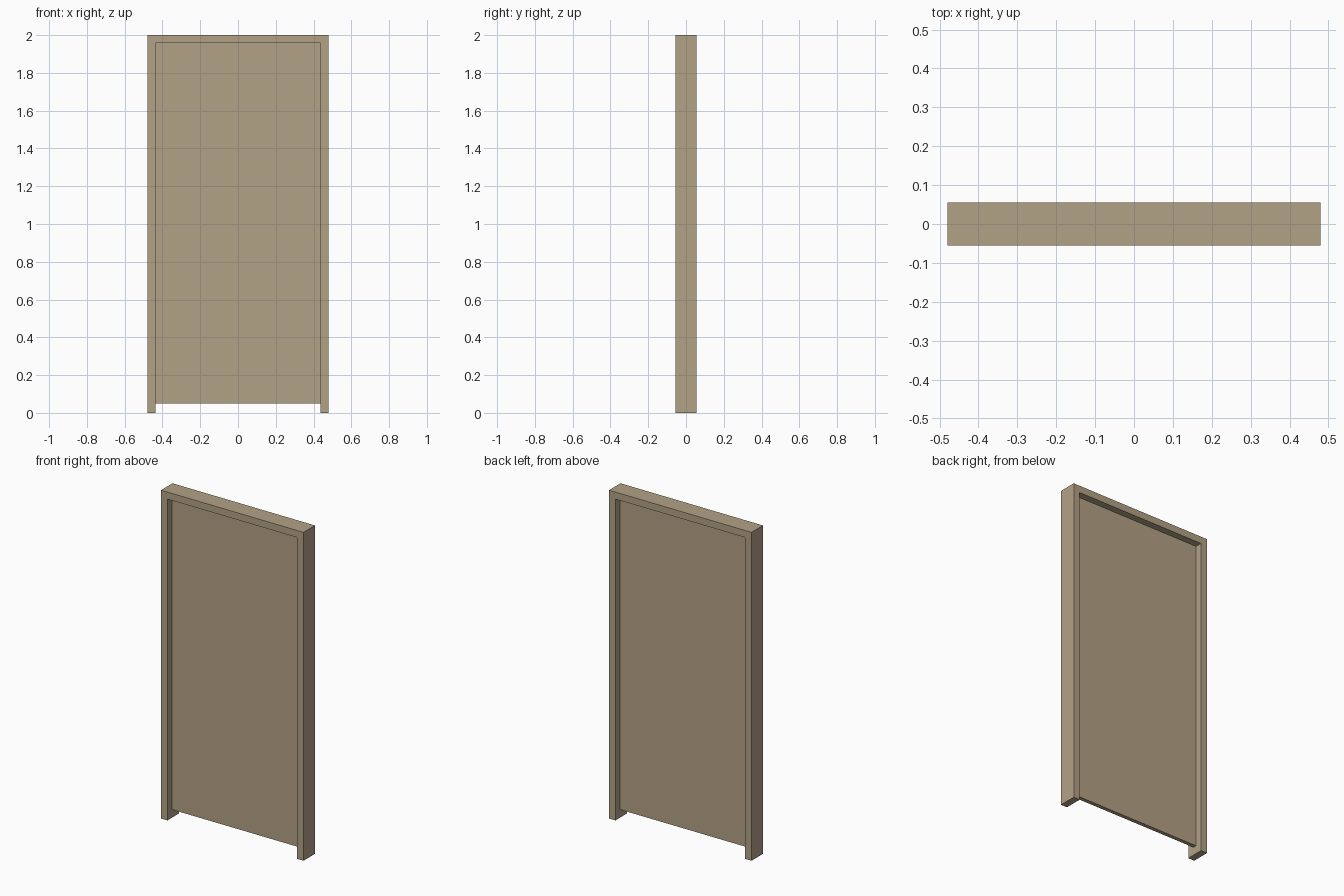
import bpy, bmesh

if "Cube" in bpy.data.objects:
    bpy.data.objects.remove(bpy.data.objects["Cube"])

HALF_W, HEIGHT, HALF_D = 0.48, 2.0, 0.055   # frame outer size
T = 0.043                                   # frame bar width
PANEL_BOTTOM, PANEL_HALF_D = 0.05, 0.012


def extrude_profile(name, points, half_depth, material):
    """Extrude an x-z outline symmetrically along y."""
    bm = bmesh.new()
    face = bm.faces.new([bm.verts.new((x, -half_depth, z)) for x, z in points])
    ext = bmesh.ops.extrude_face_region(bm, geom=[face])["geom"]
    verts = [g for g in ext if isinstance(g, bmesh.types.BMVert)]
    bmesh.ops.translate(bm, verts=verts, vec=(0, 2 * half_depth, 0))
    bmesh.ops.recalc_face_normals(bm, faces=bm.faces)
    mesh = bpy.data.meshes.new(name)
    bm.to_mesh(mesh)
    bm.free()
    mesh.materials.append(material)
    obj = bpy.data.objects.new(name, mesh)
    bpy.context.collection.objects.link(obj)
    return obj


def colour(name, rgb):
    mat = bpy.data.materials.new(name)
    mat.diffuse_color = (*rgb, 1.0)
    mat.use_nodes = True
    mat.node_tree.nodes["Principled BSDF"].inputs["Base Color"].default_value = mat.diffuse_color
    return mat


wood = colour("wood", (0.45, 0.36, 0.24))
inner_w, inner_h = HALF_W - T, HEIGHT - T

# Door frame: two jambs and a lintel as one U-shaped outline
extrude_profile("door_frame", [
    (-HALF_W, 0), (-inner_w, 0), (-inner_w, inner_h), (inner_w, inner_h),
    (inner_w, 0), (HALF_W, 0), (HALF_W, HEIGHT), (-HALF_W, HEIGHT),
], HALF_D, wood)

# Door leaf: thin panel centred in the frame, raised off the floor
extrude_profile("door_panel", [
    (-inner_w, PANEL_BOTTOM), (inner_w, PANEL_BOTTOM),
    (inner_w, inner_h), (-inner_w, inner_h),
], PANEL_HALF_D, wood)
